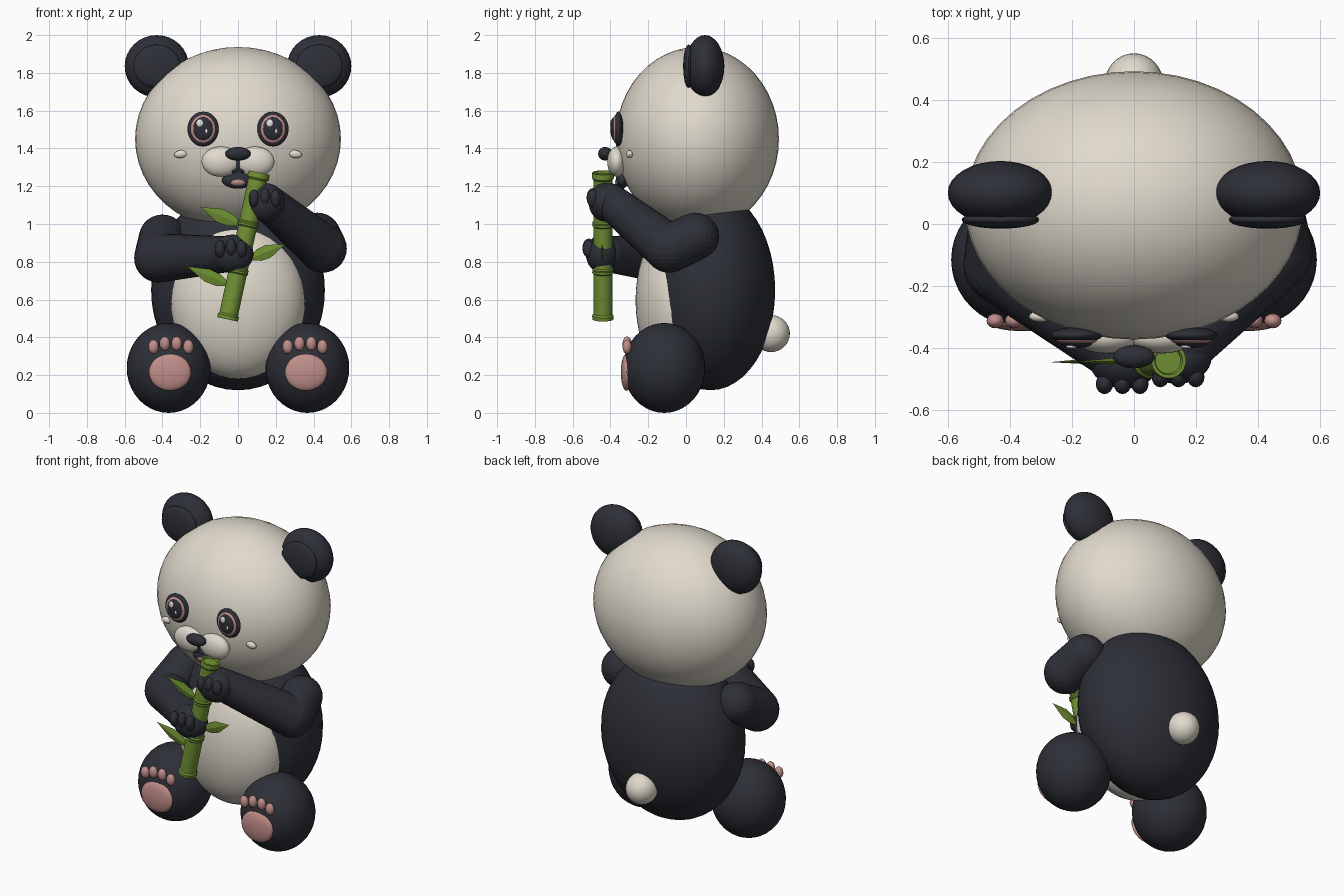
import bpy, bmesh, math
from mathutils import Vector, Matrix

if "Cube" in bpy.data.objects:
    bpy.data.objects.remove(bpy.data.objects["Cube"])


def material(name, rgb):
    m = bpy.data.materials.new(name)
    m.diffuse_color = (*rgb, 1)
    m.use_nodes = True
    m.node_tree.nodes["Principled BSDF"].inputs["Base Color"].default_value = m.diffuse_color
    return m


CREAM = material("cream fur", (0.75, 0.70, 0.61))
BLACK = material("black fur", (0.027, 0.029, 0.039))
PINK = material("pink pad", (0.53, 0.27, 0.25))
WHITE = material("eye highlight", (0.9, 0.88, 0.85))
GREEN = material("bamboo green", (0.17, 0.29, 0.035))
LEAF = material("leaf green", (0.15, 0.27, 0.03))


def finish(name, bm, mat, angle=40):
    bmesh.ops.recalc_face_normals(bm, faces=bm.faces)
    mesh = bpy.data.meshes.new(name)
    bm.to_mesh(mesh)
    bm.free()
    mesh.materials.append(mat)
    ob = bpy.data.objects.new(name, mesh)
    bpy.context.collection.objects.link(ob)
    bpy.ops.object.select_all(action='DESELECT')
    bpy.context.view_layer.objects.active = ob
    ob.select_set(True)
    bpy.ops.object.shade_smooth_by_angle(angle=math.radians(angle))
    return ob


def ball(name, center, radii, mat, seg=32, tilt=0):
    """Ellipsoid, optionally tilted in the front plane."""
    bm = bmesh.new()
    mx = (Matrix.Translation(center) @ Matrix.Rotation(tilt, 4, 'Y')
          @ Matrix.Diagonal((*radii, 1)))
    bmesh.ops.create_uvsphere(bm, u_segments=seg, v_segments=seg // 2, radius=1, matrix=mx)
    return finish(name, bm, mat)


def limb(name, points, mat, seg=28):
    """Chain of rounded tapered capsules through (x, y, z, radius) points."""
    out = bmesh.new()
    for a, b in zip(points, points[1:]):
        bm = bmesh.new()
        for p in (a, b):
            bmesh.ops.create_uvsphere(bm, u_segments=seg, v_segments=seg // 2,
                                      radius=p[3], matrix=Matrix.Translation(p[:3]))
        hull = bmesh.ops.convex_hull(bm, input=bm.verts)
        junk = set(hull["geom_interior"]) | set(hull["geom_unused"])
        bmesh.ops.delete(bm, geom=[v for v in junk if isinstance(v, bmesh.types.BMVert)],
                         context='VERTS')
        part = bpy.data.meshes.new("part")
        bm.to_mesh(part)
        bm.free()
        out.from_mesh(part)
        bpy.data.meshes.remove(part)
    return finish(name, out, mat)


# Head, body, belly, tail
ball("head", (0, 0.06, 1.45), (0.545, 0.432, 0.487), CREAM, 48)
ball("body", (0, 0.13, 0.65), (0.46, 0.342, 0.53), BLACK, 48)
ball("belly", (0, -0.05, 0.595), (0.357, 0.217, 0.415), CREAM, 48)
ball("tail", (0, 0.45, 0.42), (0.095, 0.1, 0.098), CREAM)

for side, s in (("left", -1), ("right", 1)):
    # Ears with raised inner discs
    ball(side + "_ear", (s * 0.43, 0.1, 1.835), (0.17, 0.103, 0.165), BLACK)
    ball(side + "_inner_ear", (s * 0.43, 0.014, 1.835), (0.125, 0.029, 0.115), BLACK)

    # Eyes: patch, iris, pupil and two highlights
    x = s * 0.185
    ball(side + "_eye_patch", (x, -0.358, 1.503), (0.083, 0.026, 0.092), BLACK)
    ball(side + "_iris", (x, -0.373, 1.503), (0.066, 0.018, 0.075), PINK)
    ball(side + "_pupil", (x, -0.382, 1.505), (0.052, 0.018, 0.061), BLACK)
    ball(side + "_highlight", (x - 0.016, -0.394, 1.533), (0.019, 0.008, 0.021), WHITE, 16)
    ball(side + "_small_highlight", (x + 0.017, -0.396, 1.492), (0.008, 0.006, 0.014), WHITE, 12)

    # Muzzle half, smile stroke and cheek tuft
    ball(side + "_muzzle", (s * 0.09, -0.367, 1.33), (0.103, 0.05, 0.08), CREAM)
    limb(side + "_smile", [(0, -0.399, 1.29, 0.008), (s * 0.025, -0.403, 1.278, 0.007)], BLACK, 12)
    ball(side + "_cheek_tuft", (s * 0.303, -0.298, 1.37), (0.036, 0.018, 0.021), CREAM, 16, s * 0.1)

    # Foot with pad and toes
    ball(side + "_foot", (s * 0.367, -0.115, 0.238), (0.222, 0.217, 0.238), BLACK, 40)
    ball(side + "_foot_pad", (s * 0.36, -0.315, 0.215), (0.112, 0.03, 0.098), PINK)
    for i, (tx, tz) in enumerate(((0.263, 0.35), (0.325, 0.367), (0.388, 0.367), (0.447, 0.35))):
        ball(f"{side}_toe_{i + 1}", (s * tx, -0.312, tz), (0.028, 0.024, 0.038), PINK, 16)

# Nose, nose line, mouth and tongue
ball("nose", (0, -0.428, 1.372), (0.067, 0.037, 0.036), BLACK)
limb("nose_line", [(0, -0.405, 1.36, 0.008), (0, -0.4, 1.285, 0.008)], BLACK, 12)
ball("mouth", (0, -0.338, 1.232), (0.085, 0.034, 0.045), BLACK)
ball("tongue", (0, -0.354, 1.222), (0.046, 0.022, 0.022), PINK, 20)

# Arms, hands and fingers
limb("left_arm", [(-0.4, 0.05, 0.925, 0.125), (-0.42, -0.13, 0.82, 0.13),
                  (-0.06, -0.41, 0.84, 0.095)], BLACK)
limb("right_arm", [(0.42, 0.05, 0.935, 0.125), (0.448, -0.09, 0.87, 0.128),
                   (0.15, -0.4, 1.12, 0.095)], BLACK)
ball("left_hand", (-0.03, -0.445, 0.842), (0.112, 0.085, 0.102), BLACK)
ball("right_hand", (0.14, -0.43, 1.115), (0.11, 0.085, 0.102), BLACK)
for i, (dx, dz) in enumerate(((-0.058, 0), (0, 0.008), (0.056, 0))):
    ball(f"left_finger_{i + 1}", (-0.037 + dx, -0.515, 0.868 + dz), (0.028, 0.033, 0.047), BLACK, 16)
    ball(f"right_finger_{i + 1}", (0.143 + dx, -0.493, 1.135 + dz), (0.028, 0.033, 0.047), BLACK, 16)

# Bamboo stalk: turned profile with raised nodes and hollowed ends
base, tip = Vector((-0.055, -0.44, 0.495)), Vector((0.112, -0.44, 1.272))
length = (tip - base).length
profile = [(0, 0.012), (0.04, 0.012), (0.044, 0), (0.055, 0), (0.057, 0.02), (0.05, 0.03)]
for t in (0.33, 0.65):
    c = t * length
    profile += [(0.05, c - 0.016), (0.057, c - 0.009), (0.054, c), (0.057, c + 0.009), (0.05, c + 0.016)]
profile += [(0.05, length - 0.04), (0.058, length - 0.03), (0.057, length),
            (0.046, length), (0.042, length - 0.012), (0, length - 0.012)]
bm = bmesh.new()
verts = [bm.verts.new((r, 0, z)) for r, z in profile]
edges = [bm.edges.new(p) for p in zip(verts, verts[1:])]
bmesh.ops.spin(bm, geom=verts + edges, cent=(0, 0, 0), axis=(0, 0, 1), angle=math.tau, steps=28)
bmesh.ops.remove_doubles(bm, verts=bm.verts, dist=0.0005)
turn = Vector((0, 0, 1)).rotation_difference(tip - base).to_matrix().to_4x4()
bmesh.ops.transform(bm, matrix=Matrix.Translation(base) @ turn, verts=bm.verts)
finish("bamboo_stalk", bm, GREEN, 30)


def leaf(name, root, end, width):
    """Pointed leaf in the front plane with a raised midrib on both faces."""
    root, end = Vector((root[0], -0.44, root[1])), Vector((end[0], -0.445, end[1]))
    across = (end - root).cross(Vector((0, 1, 0))).normalized() * width
    mid = root.lerp(end, 0.45)
    bm = bmesh.new()
    rim = [bm.verts.new(p) for p in (root, root.lerp(end, 0.3) + across * 0.9,
                                     root.lerp(end, 0.55) + across, end,
                                     root.lerp(end, 0.55) - across,
                                     root.lerp(end, 0.3) - across * 0.9)]
    for dy in (-0.01, 0.01):
        m = bm.verts.new(mid + Vector((0, dy, 0)))
        for a, b in zip(rim, rim[1:] + rim[:1]):
            bm.faces.new((a, b, m))
    finish(name, bm, LEAF, 20)


leaf("upper_leaf", (0.03, 0.99), (-0.2, 1.09), 0.038)
leaf("lower_leaf", (-0.03, 0.67), (-0.27, 0.775), 0.036)
leaf("side_leaf", (0.05, 0.81), (0.25, 0.893), 0.036)
